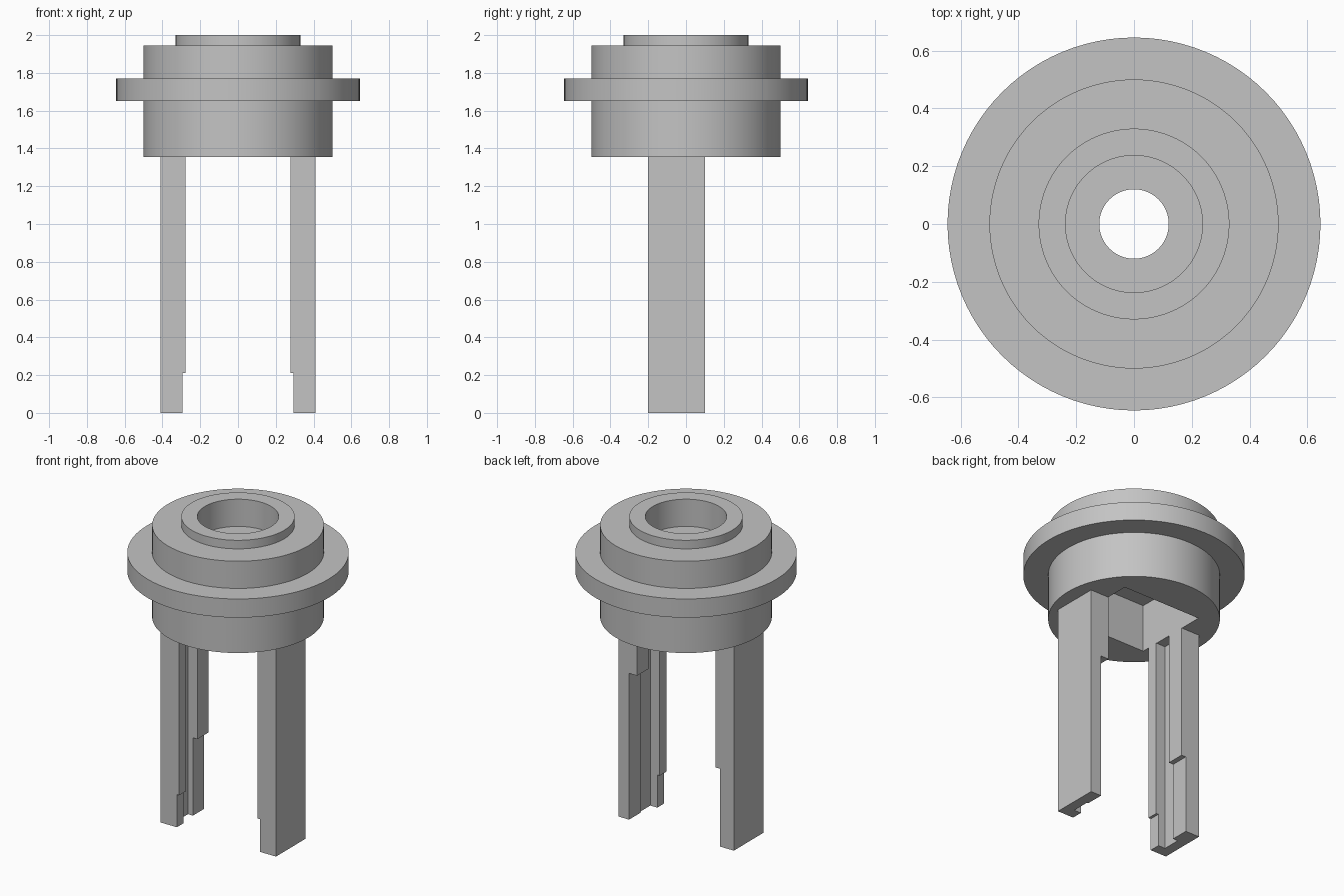
import bpy, bmesh, math
from mathutils import Matrix

if "Cube" in bpy.data.objects:
    bpy.data.objects.remove(bpy.data.objects["Cube"], do_unlink=True)

GREY = (0.55, 0.55, 0.55, 1)
mat = bpy.data.materials.new("plain grey")
mat.use_nodes = True
mat.diffuse_color = GREY
mat.node_tree.nodes["Principled BSDF"].inputs["Base Color"].default_value = GREY


def make_object(name, bm):
    bmesh.ops.recalc_face_normals(bm, faces=bm.faces)
    mesh = bpy.data.meshes.new(name)
    bm.to_mesh(mesh)
    bm.free()
    mesh.materials.append(mat)
    obj = bpy.data.objects.new(name, mesh)
    bpy.context.collection.objects.link(obj)
    return obj


def activate(obj):
    bpy.ops.object.select_all(action='DESELECT')
    obj.select_set(True)
    bpy.context.view_layer.objects.active = obj


def add_prism(bm, outline, y0, y1):
    """Extrude an (x, z) outline along y."""
    face = bm.faces.new([bm.verts.new((x, y0, z)) for x, z in outline])
    new = bmesh.ops.extrude_face_region(bm, geom=[face])["geom"]
    verts = [v for v in new if isinstance(v, bmesh.types.BMVert)]
    bmesh.ops.translate(bm, verts=verts, vec=(0, y1 - y0, 0))


# Turned body: collar, flange, top lip and stepped bore
BOTTOM = 1.355
profile = [(0.12, BOTTOM), (0.5, BOTTOM), (0.5, 1.65), (0.645, 1.65),
           (0.645, 1.77), (0.5, 1.77), (0.5, 1.945), (0.33, 1.945),
           (0.33, 2.0), (0.237, 2.0), (0.237, 1.825), (0.12, 1.825)]
bm = bmesh.new()
verts = [bm.verts.new((r, 0, z)) for r, z in profile]
edges = [bm.edges.new((verts[i - 1], verts[i])) for i in range(len(verts))]
bmesh.ops.spin(bm, geom=verts + edges, cent=(0, 0, 0), axis=(0, 0, 1),
               angle=math.tau, steps=96, use_merge=True)
bmesh.ops.remove_doubles(bm, verts=bm.verts, dist=0.0001)
body = make_object("flanged_body", bm)

# Rectangular pocket in the underside
bm = bmesh.new()
bmesh.ops.create_cube(bm, size=1, matrix=Matrix.Translation((0, 0, 1.46))
                      @ Matrix.Diagonal((0.56, 0.5, 0.4, 1)))
cutter = make_object("pocket_cutter", bm)
cutter.hide_render = True
activate(body)
cut = body.modifiers.new("pocket", 'BOOLEAN')
cut.object = cutter
cut.solver = 'EXACT'
bpy.ops.object.modifier_apply(modifier=cut.name)
bpy.data.objects.remove(cutter, do_unlink=True)
bpy.ops.object.shade_smooth_by_angle(angle=math.radians(30))

# Legs: two stepped ribs with a channel between them on the inner side
OUTER, INNER, CHANNEL = 0.41, 0.278, 0.345


def make_leg(name, side, rear_x, rear_step):
    def rib(low_x, step):
        pts = [(OUTER, 0), (OUTER, BOTTOM), (INNER, BOTTOM),
               (INNER, step), (low_x, step), (low_x, 0)]
        return [(side * x, z) for x, z in pts]

    web = [(side * x, z) for x, z in [(OUTER, 0), (OUTER, BOTTOM),
                                      (CHANNEL, BOTTOM), (CHANNEL, 0)]]
    bm = bmesh.new()
    add_prism(bm, rib(0.295, 0.21), -0.2, -0.13)
    add_prism(bm, web, -0.13, -0.015)
    add_prism(bm, rib(rear_x, rear_step), -0.015, 0.1)
    make_object(name, bm)


make_leg("left_leg", 1, 0.335, 0.94)
make_leg("right_leg", -1, 0.31, 0.5)
